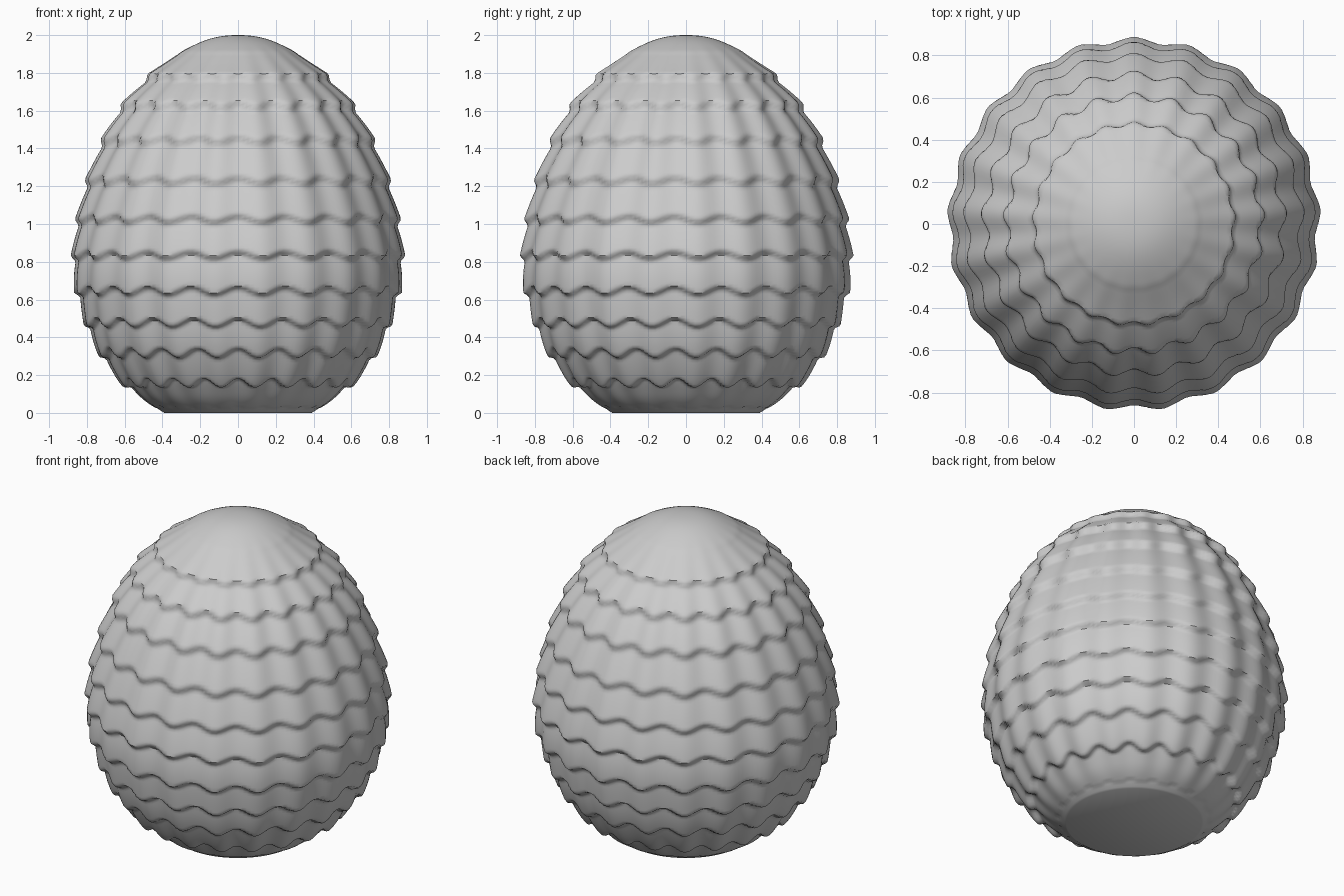
import bpy, bmesh, math

if "Cube" in bpy.data.objects:
    bpy.data.objects.remove(bpy.data.objects["Cube"])

# Egg profile (radius, height) and heights of the scale rows' lower edges
PROFILE = [(0.39, 0.0), (0.53, 0.10), (0.64, 0.205), (0.745, 0.36), (0.81, 0.52),
           (0.855, 0.70), (0.86, 0.86), (0.838, 1.03), (0.79, 1.22), (0.71, 1.43),
           (0.605, 1.62), (0.46, 1.79), (0.31, 1.905), (0.15, 1.98), (0.0, 2.0)]
EDGES = [0.03, 0.17, 0.33, 0.49, 0.66, 0.85, 1.04, 1.245, 1.46, 1.64, 1.79, 1.92, 2.1]
COLUMNS = 21
SEGS = COLUMNS * 10
STEPS = 12


def spline(p0, p1, p2, p3, t):
    return 0.5 * (2 * p1 + (p2 - p0) * t + (2 * p0 - 5 * p1 + 4 * p2 - p3) * t * t
                  + (3 * p1 - p0 - 3 * p2 + p3) * t ** 3)


def smooth_profile():
    first = (0.25, -0.06)
    last = (-PROFILE[-2][0], PROFILE[-2][1])
    pts = [first] + PROFILE + [last]
    out = []
    for i in range(1, len(pts) - 2):
        for s in range(STEPS):
            out.append(tuple(spline(*(pts[i + k][c] for k in (-1, 0, 1, 2)), s / STEPS)
                             for c in (0, 1)))
    return out


def ramp(a, b, x):
    t = min(1, max(0, (x - a) / (b - a)))
    return t * t * (3 - 2 * t)


def saw(z):
    # 1 at a row's lower edge, easing to 0 just below the next row
    for lo, hi in zip(EDGES, EDGES[1:]):
        if lo <= z < hi:
            t = (z - lo) / (hi - lo)
            return (1 - t / 0.82) if t < 0.82 else ramp(0.82, 1, t)
    return 0.0


def relief(z, angle):
    lobe = math.cos(COLUMNS * (angle - math.pi / 2))
    fade = ramp(0.0, 0.2, z) * (1 - ramp(1.5, 1.97, z))
    row = saw(z + 0.018 * lobe * fade) - 0.45
    row_fade = ramp(0.0, 0.12, z) * (1 - ramp(1.75, 1.95, z))
    return 0.026 * row * row_fade + 0.012 * lobe * fade


# Egg shell with overlapping scale rows
bm = bmesh.new()
prof = smooth_profile()
rings = []
for i, (r, z) in enumerate(prof):
    a, b = prof[max(i - 1, 0)], prof[min(i + 1, len(prof) - 1)]
    dr, dz = b[0] - a[0], b[1] - a[1]
    length = math.hypot(dr, dz)
    ring = []
    for s in range(SEGS):
        ang = 2 * math.pi * s / SEGS
        d = relief(z, ang)
        rr, zz = r + d * dz / length, max(0, z - d * dr / length)
        ring.append(bm.verts.new((rr * math.cos(ang), rr * math.sin(ang), zz)))
    rings.append(ring)
for lower, upper in zip(rings, rings[1:]):
    for s in range(SEGS):
        n = (s + 1) % SEGS
        bm.faces.new((lower[s], lower[n], upper[n], upper[s]))

# Tip fan and flat base
tip = bm.verts.new((0, 0, 2.0))
for s in range(SEGS):
    bm.faces.new((rings[-1][s], rings[-1][(s + 1) % SEGS], tip))
bm.faces.new(list(reversed(rings[0])))

mesh = bpy.data.meshes.new("scaly_egg")
bm.to_mesh(mesh)
bm.free()
egg = bpy.data.objects.new("scaly_egg", mesh)
bpy.context.collection.objects.link(egg)
bpy.context.view_layer.objects.active = egg
egg.select_set(True)
bpy.ops.object.shade_smooth_by_angle(angle=math.radians(40))
